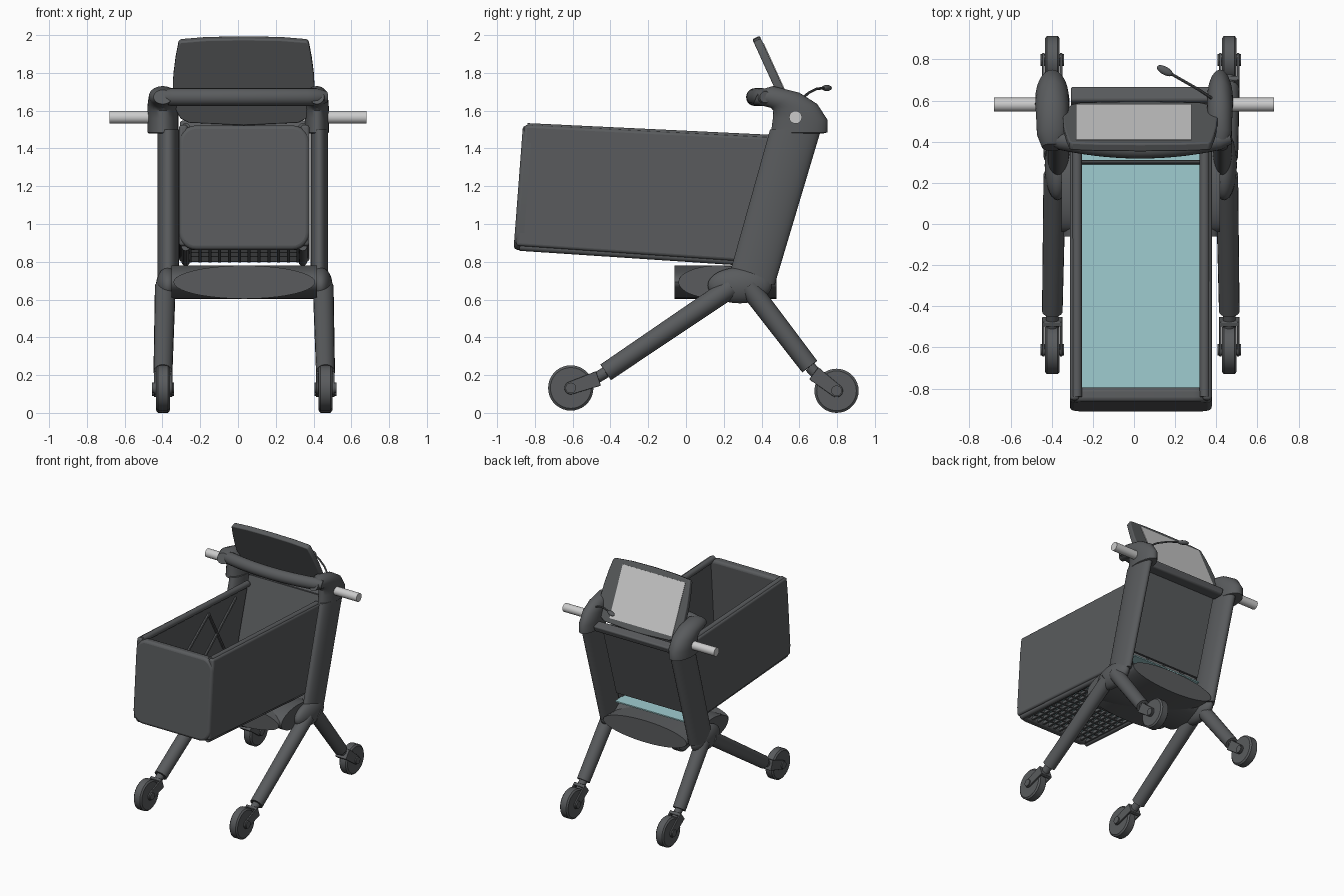
import bpy, bmesh, math
from mathutils import Vector as V, Matrix

if "Cube" in bpy.data.objects:
    bpy.data.objects.remove(bpy.data.objects["Cube"])

CX = 0.033  # symmetry plane of the body

def material(name, col):
    m = bpy.data.materials.new(name)
    m.diffuse_color = (*col, 1)
    m.use_nodes = True
    m.node_tree.nodes["Principled BSDF"].inputs["Base Color"].default_value = m.diffuse_color
    return m

TEAL = material("teal", (0.33, 0.58, 0.60))
LIGHT = material("light_grey", (0.66, 0.66, 0.66))
DARK = material("dark_grey", (0.10, 0.105, 0.11))

def finish(name, bm, mat=None, bevel=0):
    bmesh.ops.recalc_face_normals(bm, faces=bm.faces)
    me = bpy.data.meshes.new(name)
    bm.to_mesh(me)
    bm.free()
    ob = bpy.data.objects.new(name, me)
    bpy.context.collection.objects.link(ob)
    me.materials.append(mat or DARK)
    if bevel:
        b = ob.modifiers.new("bevel", 'BEVEL')
        b.width, b.segments, b.limit_method = bevel, 3, 'ANGLE'
    bpy.ops.object.select_all(action='DESELECT')
    ob.select_set(True)
    bpy.context.view_layer.objects.active = ob
    bpy.ops.object.shade_smooth_by_angle(angle=math.radians(35))
    return ob

def loft(name, rings, mat=None):
    bm = bmesh.new()
    vs = [[bm.verts.new(p) for p in r] for r in rings]
    n = len(vs[0])
    for a, b in zip(vs, vs[1:]):
        for i in range(n):
            bm.faces.new((a[i], a[(i + 1) % n], b[(i + 1) % n], b[i]))
    bm.faces.new(vs[0])
    bm.faces.new(vs[-1])
    return finish(name, bm, mat)

def ring(c, a, b, n=24):
    return [c + a * math.cos(t * math.tau / n) + b * math.sin(t * math.tau / n) for t in range(n)]

def tube(name, pts, radii, mat=None, n=20):
    pts = [V(p) for p in pts]
    rings = []
    for i, p in enumerate(pts):
        t = (pts[min(i + 1, len(pts) - 1)] - pts[max(i - 1, 0)])
        if t.length < 1e-6:
            t = pts[1] - pts[0]
        t.normalize()
        ref = V((0, 0, 1)) if abs(t.z) < 0.95 else V((1, 0, 0))
        a = t.cross(ref).normalized()
        r = radii[i] if isinstance(radii, (list, tuple)) else radii
        rings.append(ring(p, a * r, t.cross(a) * r, n))
    return loft(name, rings, mat)

def prism(name, pts, off, mat=None, bevel=0):
    bm = bmesh.new()
    f = bm.faces.new([bm.verts.new(p) for p in pts])
    r = bmesh.ops.extrude_face_region(bm, geom=[f])
    bmesh.ops.translate(bm, verts=[g for g in r["geom"] if isinstance(g, bmesh.types.BMVert)], vec=off)
    return finish(name, bm, mat, bevel)

def ellipsoid(name, c, s, rot=0):
    bm = bmesh.new()
    m = Matrix.Translation(c) @ Matrix.Rotation(rot, 4, 'X') @ Matrix.Diagonal((*s, 1))
    bmesh.ops.create_uvsphere(bm, u_segments=28, v_segments=16, radius=1, matrix=m)
    return finish(name, bm)

def yz(x, pts):
    return [(x, y, z) for y, z in pts]

# basket front: rounded plate leaning with the basket
up, out = V((0, 0.05, 0.66)).normalized(), V((0, 0.66, -0.05)).normalized()
outline = []
hw, h, r = 0.345, 0.66, 0.09
for k, (su, v0) in enumerate(((1, h - r), (-1, h - r), (-1, r), (1, r))):
    for j in range(7):
        a = (k + j / 6) * math.pi / 2
        outline.append(V((CX + su * (hw - r) + r * math.cos(a), -0.913, 0.865)) + up * (v0 + r * math.sin(a)))
prism("basket_front", outline, out * 0.07, bevel=0.02)

# basket sides with bottom rails
side = [(-0.855, 1.525), (-0.900, 0.885), (0.33, 0.80), (0.52, 1.455)]
for tag, s in (("left", -1), ("right", 1)):
    x = CX + s * 0.345
    prism("basket_side_" + tag, yz(x, side), V((-s * 0.045, 0, 0)), bevel=0.015)
    tube("bottom_rail_" + tag, [(CX + s * 0.31, -0.88, 0.88), (CX + s * 0.31, 0.33, 0.80)], 0.022)
    tube("rim_" + tag, [(CX + s * 0.31, -0.84, 1.51), (CX + s * 0.31, 0.52, 1.445)], 0.024)

# braces on the inside of the left wall
for y0, z0, y1, z1 in ((-0.6, 0.95, 0.0, 1.4), (0.0, 1.4, 0.25, 0.95), (-0.2, 0.95, 0.35, 1.4)):
    tube("wall_brace", [(-0.265, y0, z0), (-0.265, y1, z1)], 0.012, n=8)

# basket floor and the grid below it
prism("basket_floor", [(CX - 0.31, -0.87, 0.895), (CX + 0.31, -0.87, 0.895),
                       (CX + 0.31, 0.42, 0.825), (CX - 0.31, 0.42, 0.825)], V((0, 0, 0.01)), TEAL)
for i in range(12):
    x = CX - 0.286 + i * 0.052
    prism("floor_slat", yz(x - 0.008, [(-0.88, 0.868), (-0.88, 0.89), (0.36, 0.815), (0.36, 0.795)]), V((0.016, 0, 0)))
for i in range(18):
    y = -0.86 + i * 0.07
    z = 0.872 - (y + 0.86) * 0.062
    prism("floor_crossbar", yz(CX - 0.31, [(y, z), (y + 0.016, z), (y + 0.016, z + 0.016), (y, z + 0.016)]), V((0.62, 0, 0)))
tube("floor_divider", [(CX - 0.3, 0.30, 0.87), (CX + 0.3, 0.30, 0.87)], 0.01, n=8)

# back panel and crossbar between the columns
prism("back_panel", yz(CX - 0.32, [(0.365, 0.89), (0.39, 0.885), (0.575, 1.50), (0.55, 1.505)]), V((0.64, 0, 0)))
prism("back_crossbar", yz(CX - 0.34, [(0.56, 1.48), (0.65, 1.48), (0.67, 1.53), (0.60, 1.55)]), V((0.69, 0, 0)), bevel=0.012)

# cross platform: two crossed elliptical cylinders
loft("platform_long", [ring(V((CX, y, 0.692)), V((0.375, 0, 0)), V((0, 0, 0.088)), 40) for y in (-0.06, 0.48)])
loft("platform_wide", [ring(V((x, 0.17, 0.692)), V((0, 0.21, 0)), V((0, 0, 0.088)), 40) for x in (CX - 0.385, CX + 0.385)])

# columns, elbows, hubs, grips
elbow_outer = [(0.728, 1.48), (0.748, 1.485), (0.75, 1.55), (0.695, 1.635), (0.60, 1.695), (0.46, 1.73), (0.39, 1.71)]
elbow_inner = [(0.455, 1.48), (0.45, 1.485), (0.46, 1.56), (0.462, 1.60), (0.45, 1.615), (0.41, 1.625), (0.355, 1.635)]
for tag, s, cx, hx, ex, eh in (("left", -1, -0.37, 0.057, -0.398, 0.082), ("right", 1, 0.43, 0.047, 0.418, 0.063)):
    def pair_ring(o, i, x, w):
        o, i = V((x, *o)), V((x, *i))
        return ring((o + i) / 2, (o - i) / 2, V((w, 0, 0)), 28)
    loft("column_" + tag, [pair_ring((0.47, 0.68), (0.215, 0.68), cx, hx), pair_ring((0.715, 1.50), (0.445, 1.50), cx, hx)])
    ws = [0.9, 1, 1, 1, 0.95, 0.9, 0.6]
    loft("elbow_" + tag, [pair_ring(o, i, ex, eh * w) for o, i, w in zip(elbow_outer, elbow_inner, ws)])
    ellipsoid("hub_" + tag, (CX + s * 0.405, 0.285, 0.675), (0.062, 0.17, 0.095))
    tube("grip_" + tag, [(s * 0.42, 0.58, 1.565), (s * 0.68, 0.58, 1.565)], 0.034, LIGHT)

# bowed handlebar
bar = []
for i in range(17):
    t = i / 8 - 1
    bar.append((0.03 + 0.44 * t, 0.365 + 0.055 * t * t, 1.672))
tube("handlebar", bar, [0.03] + [0.047] * 15 + [0.03])

# screen and display
su = V((0, -0.21, 0.46)).normalized()
sn = V((0, su.z, -su.y))
base = V((0.03, 0.56, 1.52))
half = [(0.29, 0.015), (0.335, 0.04), (0.365, 0.10), (0.376, 0.19), (0.372, 0.29), (0.36, 0.39), (0.345, 0.475), (0.335, 0.488), (0.2, 0.50)]
prof = [(0, 0.0)] + half + [(0, 0.504)] + [(-u, v) for u, v in reversed(half)]
prism("screen", [base + V((u, 0, 0)) + su * v for u, v in prof], sn * 0.043, bevel=0.008)
prism("display", [base + V((u, 0, 0)) + su * v + sn * 0.04 for u, v in ((-0.312, 0.05), (0.25, 0.05), (0.25, 0.46), (-0.312, 0.46))],
      sn * 0.007, LIGHT)

# small stalk with pod
tube("stalk", [(0.38, 0.61, 1.66), (0.32, 0.65, 1.695), (0.25, 0.69, 1.715), (0.18, 0.73, 1.72)], 0.007, n=8)
pod = ellipsoid("stalk_pod", (0, 0, 0), (0.043, 0.02, 0.016))
pod.location, pod.rotation_euler = (0.15, 0.745, 1.72), (0, 0, -0.5)

# legs, forks and wheels
legs = (("front", (0.24, 0.665), (-0.425, 0.215), (-0.50, 0.17), (-0.61, 0.132), 0.12),
        ("rear", (0.33, 0.67), (0.655, 0.245), (0.715, 0.18), (0.797, 0.117), 0.117))
for end, a, b, c, w, R in legs:
    for tag, s in (("left", -1), ("right", 1)):
        x = CX + s * 0.43
        n = f"{end}_{{}}_{tag}"
        tube(n.format("leg"), [(x - s * 0.012, *a), (x, *b)], [0.055, 0.05])
        tube(n.format("leg_rod"), [(x, *b), (x, *c)], 0.03)
        # fork: teardrop side plates joined by a bridge
        axle, stem = V((0, *w)), V((0, *c))
        d = (axle - stem).normalized()
        p = V((0, -d.z, d.y))
        back = axle - d * (R + 0.035)
        tear = [back + p * 0.04, back - p * 0.04]
        for j in range(13):
            t = math.pi * (j / 12 - 0.5)
            tear.append(axle + (d * math.cos(t) + p * math.sin(t)) * 0.034)
        for q in (-1, 1):
            prism(n.format("fork_plate"), [V((x + q * 0.037, 0, 0)) + v for v in tear], V((q * 0.012, 0, 0)), bevel=0.003)
        f = back + d * 0.025
        prism(n.format("fork_bridge"), [V((x - 0.048, 0, 0)) + v for v in (tear[0], tear[1], f - p * 0.04, f + p * 0.04)],
              V((0.096, 0, 0)), bevel=0.005)
        tube(n.format("wheel"), [(x + dx, *w) for dx in (-0.036, -0.026, 0.026, 0.036)], [R - 0.012, R, R, R - 0.012], n=36)
        tube(n.format("axle"), [(x - 0.058, *w), (x + 0.058, *w)], 0.028)
